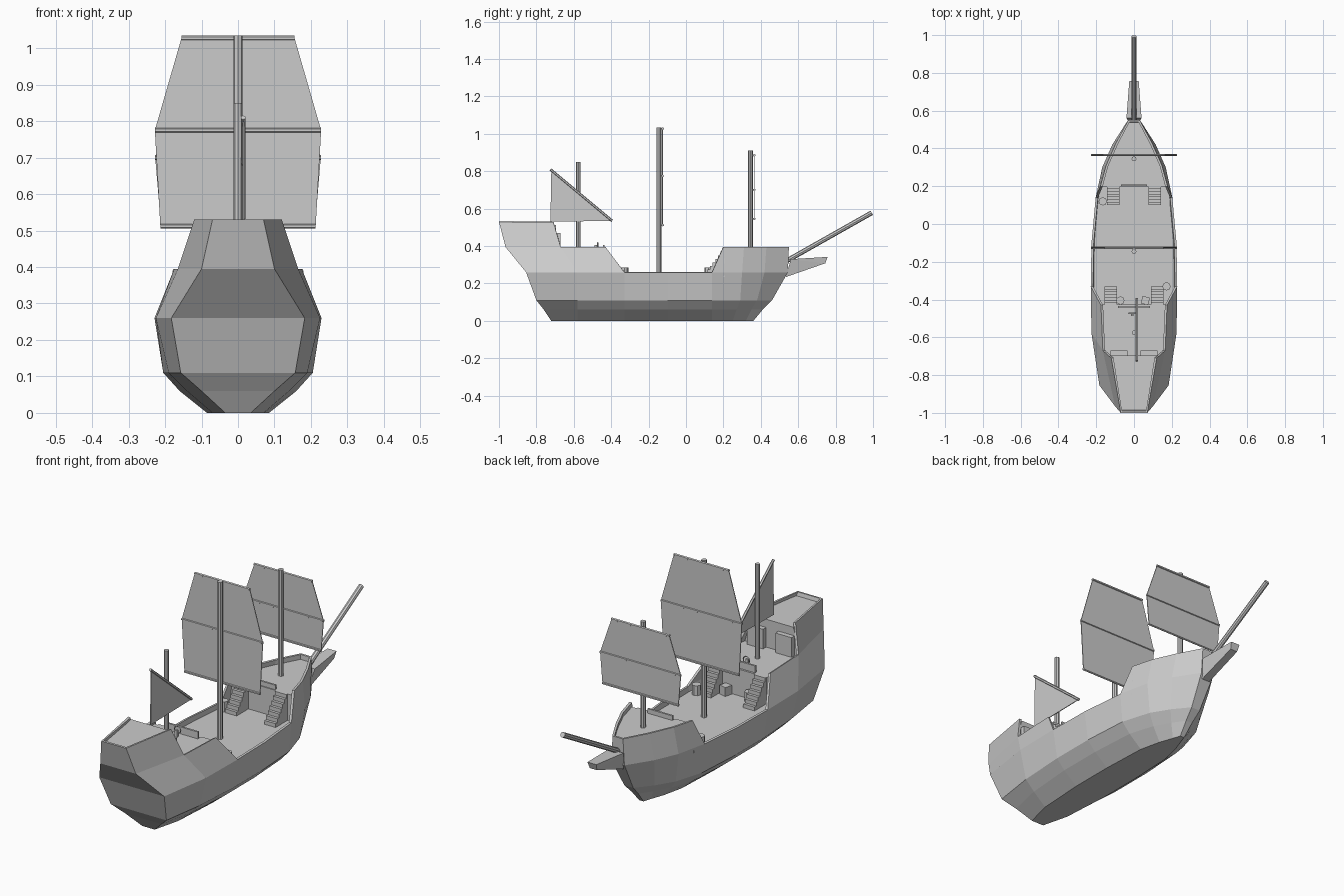
import bpy, bmesh, math
from mathutils import Vector

if "Cube" in bpy.data.objects:
    bpy.data.objects.remove(bpy.data.objects["Cube"])


def finish(name, bm):
    bmesh.ops.remove_doubles(bm, verts=bm.verts, dist=1e-5)
    bmesh.ops.recalc_face_normals(bm, faces=bm.faces)
    me = bpy.data.meshes.new(name)
    bm.to_mesh(me)
    bm.free()
    ob = bpy.data.objects.new(name, me)
    bpy.context.collection.objects.link(ob)
    return ob


def face(bm, pts):
    bm.faces.new([bm.verts.new(p) for p in pts])


def box(name, c, s):
    bm = bmesh.new()
    bmesh.ops.create_cube(bm, size=1)
    for v in bm.verts:
        v.co = Vector([c[i] + v.co[i] * s[i] for i in range(3)])
    return finish(name, bm)


def rod(name, a, b, r, sides=8):
    a, b = Vector(a), Vector(b)
    bm = bmesh.new()
    bmesh.ops.create_cone(bm, cap_ends=True, segments=sides, radius1=r, radius2=r, depth=(b - a).length)
    q = (b - a).to_track_quat('Z', 'Y')
    for v in bm.verts:
        v.co = q @ v.co + (a + b) / 2
    return finish(name, bm)


def plate(name, pts, thick=0):
    bm = bmesh.new()
    face(bm, pts)
    ob = finish(name, bm)
    if thick:
        m = ob.modifiers.new("thickness", 'SOLIDIFY')
        m.thickness, m.offset = thick, 0
    return ob


def mirrored(half):
    """right-hand points followed by the left-hand ones in reverse"""
    return half + [(-x, y, z) for x, y, z in reversed(half)]


def strip(bm, lo, hi, closed=False):
    a, b = mirrored(lo), mirrored(hi)
    n = len(a)
    for i in range(n if closed else n - 1):
        j = (i + 1) % n
        face(bm, [a[i], a[j], b[j], b[i]])


# Hull: half widths and y positions of eight stations, stern to bow
zs = [0, .06, .11, .26]
ws = [(.035, .07, .085, .085, .075, .05, .025, .012),
      (.10, .14, .16, .16, .145, .105, .06, .018),
      (.157, .19, .205, .205, .19, .145, .09, .025),
      (.183, .225, .229, .225, .203, .168, .115, .035)]
ys = [(-.72, -.58, -.33, -.10, .14, .25, .32, .36),
      (-.76, -.58, -.33, -.10, .14, .27, .35, .41),
      (-.80, -.58, -.33, -.10, .14, .29, .38, .46),
      (-.855, -.58, -.33, -.10, .14, .30, .42, .545)]
rows = [[(w, y, z) for w, y in zip(ws[k], ys[k])] for k, z in enumerate(zs)]
bm = bmesh.new()
for lo, hi in zip(rows, rows[1:]):
    strip(bm, lo, hi, True)
for p, q in zip(rows[0], rows[0][1:]):
    face(bm, [p, q, (-q[0], q[1], 0), (-p[0], p[1], 0)])
# Raised stern and bow sides
top = rows[3]
quarter = [(.175, -.43, .395), (.165, -.67, .395), (.10, -.965, .395)]
poop = [(.12, -.71, .53), (.07, -1.0, .53)]
fore = [(.178, .20, .395), (.148, .31, .395), (.095, .43, .395), (.03, .55, .395)]
strip(bm, top[2::-1], quarter)
strip(bm, quarter[1:], poop)
strip(bm, top[4:], fore)
hull = finish("hull", bm)
sol = hull.modifiers.new("planking", 'SOLIDIFY')
sol.thickness, sol.offset = .012, -1

# Decks
inset = .006
plate("main_deck", mirrored([(p[0] + (q[0] - p[0]) * .83 - inset, p[1] + (q[1] - p[1]) * .83, .235)
                             for p, q in zip(rows[2], rows[3])]))
plate("quarter_deck", mirrored([(.177, -.43, .37), (.17, -.66, .37), (.11, -.94, .37)]))
plate("poop_deck", mirrored([(.12, -.705, .512), (.07, -.99, .512)]))
plate("fore_deck", mirrored([(.177, .20, .37), (.15, .31, .37), (.097, .425, .37), (.03, .54, .37)]))

# Bulkheads below the raised decks
for name, y, z0, w0, z1, w1 in (("quarter_bulkhead", -.43, .235, .22, .37, .178),
                                ("poop_bulkhead", -.70, .37, .163, .512, .118),
                                ("fore_bulkhead", .20, .235, .188, .37, .178)):
    plate(name, mirrored([(w0, y, z0), (w1, y, z1)]), .01)
box("quarter_rail", (0, -.44, .385), (.17, .01, .04))
box("fore_rail", (0, .205, .378), (.14, .01, .03))
for s in (-1, 1):
    box("poop_locker", (s * .08, -.685, .42), (.09, .03, .10))

# Stairs, two at each end of the main deck
N = 7
for s in (-1, 1):
    for name, x, y0, y1 in (("aft_stair", .123, -.33, -.43), ("fore_stair", .11, .10, .20)):
        d = (y1 - y0) / N
        for i in range(N):
            h = .135 * (i + 1) / N
            box(name, (s * x, y0 + d * (i + .5), .235 + h / 2), (.064, abs(d), h))

# Masts and square sails
def square_sail(label, y, levels):
    for (z0, w0), (z1, w1) in zip(levels, levels[1:]):
        plate(label + "_sail", mirrored([(w0, y, z0), (w1, y, z1)]), .004)
    for z, w in levels:
        rod(label + "_yard", (-w, y, z), (w, y, z), .007, 6)


rod("main_mast", (0, -.145, .23), (0, -.145, 1.035), .013)
rod("fore_mast", (0, .345, .365), (0, .345, .91), .013)
rod("mizzen_mast", (0, -.575, .365), (0, -.575, .85), .012)
square_sail("main", -.125, [(.512, .213), (.775, .228), (1.028, .155)])
square_sail("fore", .365, [(.545, .214), (.70, .227), (.885, .163)])

# Triangular mizzen sail with its spar
plate("mizzen_sail", [(.014, -.72, .81), (.014, -.725, .53), (.014, -.40, .535)], .004)
rod("mizzen_spar", (.014, -.725, .81), (.014, -.395, .535), .007, 6)

# Bowsprit and beak
rod("bowsprit", (0, .54, .322), (0, .993, .578), .013)
bm = bmesh.new()
for p in mirrored([(.022, .535, .235), (.04, .56, .33), (.025, .757, .342), (.02, .745, .308)]):
    bm.verts.new(p)
bmesh.ops.convex_hull(bm, input=bm.verts)
bmesh.ops.dissolve_limit(bm, angle_limit=.02, verts=bm.verts, edges=bm.edges)
finish("beak", bm)

# Barrels, crate and steering wheel
for x, y in ((-.165, .12), (.172, -.33), (-.072, -.405)):
    rod("barrel", (x, y, .235), (x, y, .285), .022)
crate = box("crate", (0, 0, 0), (.04, .04, .045))
crate.location = (.06, -.405, .258)
crate.rotation_euler.z = math.radians(-15)
box("wheel_post", (-.01, -.482, .387), (.014, .012, .035))
bpy.ops.mesh.primitive_torus_add(major_segments=10, minor_segments=4, major_radius=.018, minor_radius=.003,
                                 location=(-.01, -.472, .402), rotation=(math.pi / 2, 0, 0))
bpy.context.object.name = "steering_wheel"
